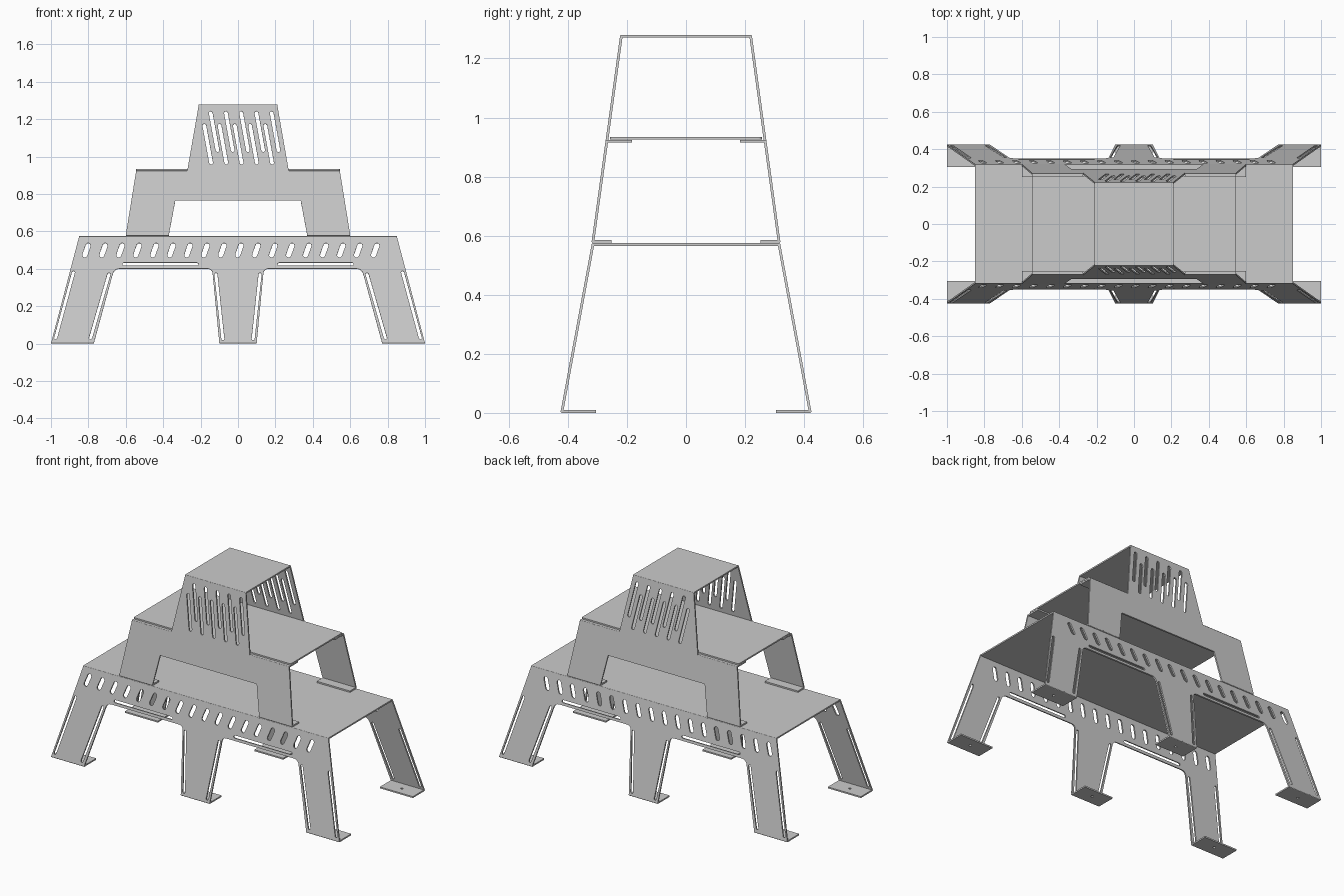
import bpy, bmesh, math
from mathutils import Matrix, Vector

if "Cube" in bpy.data.objects:
    bpy.data.objects.remove(bpy.data.objects["Cube"])

T = 0.009  # sheet thickness


def capsule(p0, p1, r, n=5):
    """Outline of a round-ended slot."""
    p0, p1 = Vector(p0), Vector(p1)
    a = math.atan2(p1.y - p0.y, p1.x - p0.x)
    pts = []
    for c, start in ((p1, a - math.pi / 2), (p0, a + math.pi / 2)):
        for i in range(n + 1):
            b = start + math.pi * i / n
            pts.append((c.x + r * math.cos(b), c.y + r * math.sin(b)))
    return pts


def fillet(prev, corner, nxt, d, n=5):
    """Round one corner of an outline."""
    p, c, q = Vector(prev), Vector(corner), Vector(nxt)
    a = c + (p - c).normalized() * d
    b = c + (q - c).normalized() * d
    return [tuple(a * (1 - t) ** 2 + c * 2 * t * (1 - t) + b * t * t)
            for t in (i / n for i in range(n + 1))]


def circle(x, y, r, n=12):
    return [(x + r * math.cos(2 * math.pi * i / n), y + r * math.sin(2 * math.pi * i / n)) for i in range(n)]


def rect(x0, x1, y0, y1):
    return [(x0, y0), (x1, y0), (x1, y1), (x0, y1)]


def sheet(name, outline, holes, matrix):
    """Flat sheet with cut-outs, placed by a matrix."""
    cu = bpy.data.curves.new(name, 'CURVE')
    cu.dimensions = '2D'
    cu.fill_mode = 'BOTH'
    cu.extrude = T / 2
    for pts in [outline] + holes:
        sp = cu.splines.new('POLY')
        sp.points.add(len(pts) - 1)
        for pt, (x, y) in zip(sp.points, pts):
            pt.co = (x, y, 0, 1)
        sp.use_cyclic_u = True
    tmp = bpy.data.objects.new(name + "_curve", cu)
    bpy.context.collection.objects.link(tmp)
    dg = bpy.context.evaluated_depsgraph_get()
    me = bpy.data.meshes.new_from_object(tmp.evaluated_get(dg))
    bpy.data.objects.remove(tmp)
    bm = bmesh.new()
    bm.from_mesh(me)
    bmesh.ops.remove_doubles(bm, verts=bm.verts, dist=1e-5)
    bm.transform(matrix)
    bmesh.ops.recalc_face_normals(bm, faces=bm.faces)
    for f in bm.faces:
        f.smooth = False
    bm.to_mesh(me)
    bm.free()
    ob = bpy.data.objects.new(name, me)
    bpy.context.collection.objects.link(ob)
    return ob


def flat(z):
    return Matrix.Translation((0, 0, z))


def tilted(s, y0, z0, k):
    """Local (x, z) plane leaning by slope k on side s."""
    n = math.sqrt(1 + k * k)
    return Matrix(((1, 0, 0, 0),
                   (0, s * k, s / n, s * (y0 - k * z0)),
                   (0, 1, -k / n, 0),
                   (0, 0, 0, 1)))


def bend(name, x0, x1, y, z):
    """Rounded fold line along x."""
    bm = bmesh.new()
    m = Matrix.Translation(((x0 + x1) / 2, y, z)) @ Matrix.Rotation(math.pi / 2, 4, 'Y')
    bmesh.ops.create_cone(bm, cap_ends=True, segments=16, radius1=T / 2, radius2=T / 2, depth=x1 - x0, matrix=m)
    me = bpy.data.meshes.new(name)
    bm.to_mesh(me)
    bm.free()
    bpy.context.collection.objects.link(bpy.data.objects.new(name, me))


def mirror_x(pts):
    return [(-x, y) for x, y in pts]


# Lower side panel outline (right half, then mirrored)
half = [(0.10, 0.0045)]
half += fillet((0.10, 0), (0.138, 0.40), (0.66, 0.40), 0.025)
half += fillet((0.138, 0.40), (0.662, 0.40), (0.77, 0), 0.03)
half += [(0.77, 0.0045), (0.999, 0.0045), (0.85, 0.57)]
lower_outline = half + mirror_x(half)[::-1]

# Lower panel slots
lower_holes = []
for a, b in (((0.88, 0.38), (0.975, 0.03)), ((0.69, 0.37), (0.788, 0.03)),
             ((0.118, 0.37), (0.081, 0.025)), ((0.22, 0.424), (0.61, 0.424))):
    slot = capsule(a, b, 0.008)
    lower_holes += [slot, mirror_x(slot)]
for i in range(18):
    x = -0.81 + i * 0.0908
    lower_holes.append(capsule((x - 0.009, 0.473), (x + 0.009, 0.524), 0.0135))

# Upper side panel outline and slots
half = [(0.37, 0.58), (0.60, 0.58), (0.545, 0.92), (0.272, 0.92), (0.21, 1.275)]
upper_outline = [(0.335, 0.765)] + half + mirror_x(half)[::-1] + [(-0.335, 0.765)]
upper_holes = []
for i in range(5):
    for x, z in ((-0.146, 1.232), (-0.180, 1.165)):
        x += i * 0.0815
        upper_holes.append(capsule((x, z), (x + 0.036, z - 0.198), 0.010))

# Flat plates
sheet("lower_deck", rect(-0.85, 0.85, -0.315, 0.315), [], flat(0.57))
sheet("top_deck", rect(-0.21, 0.21, -0.219, 0.219), [], flat(1.275))
c = rect(-0.545, 0.545, -0.257, 0.257)
shelf = [p for i in range(4) for p in fillet(c[i - 1], c[i], c[(i + 1) % 4], 0.012)]
sheet("middle_shelf", shelf, [], flat(0.93))

kl = (0.315 - 0.42) / (0.57 - 0.0045)
ku = (0.219 - 0.315) / (1.275 - 0.58)
for s, side in ((-1, "front"), (1, "back")):
    # Leaning side panels
    sheet(side + "_lower_panel", lower_outline, lower_holes, tilted(s, 0.42, 0.0045, kl))
    sheet(side + "_upper_panel", upper_outline, upper_holes, tilted(s, 0.315, 0.58, ku))
    bend(side + "_lower_bend", -0.85, 0.85, s * 0.315, 0.57)
    bend(side + "_top_bend", -0.21, 0.21, s * 0.219, 1.275)
    # Inward flanges: feet, upper feet, shelf supports
    flanges = [("foot", x0, x1, 0.305, 0.42, 0.0045, True)
               for x0, x1 in ((-0.999, -0.77), (-0.10, 0.10), (0.77, 0.999))]
    flanges += [("upper_foot", x0, x1, 0.252, 0.315, 0.58, False)
                for x0, x1 in ((-0.60, -0.37), (0.37, 0.60))]
    flanges += [("shelf_support", x0, x1, 0.182, 0.268, 0.92, False)
                for x0, x1 in ((-0.545, -0.272), (0.272, 0.545))]
    for kind, x0, x1, y0, y1, z, drilled in flanges:
        holes = [circle((x0 + x1) / 2, s * 0.36, 0.008)] if drilled else []
        sheet(f"{side}_{kind}", rect(x0, x1, s * y0, s * y1), holes, flat(z))
        bend(f"{side}_{kind}_bend", x0, x1, s * y1, z)
